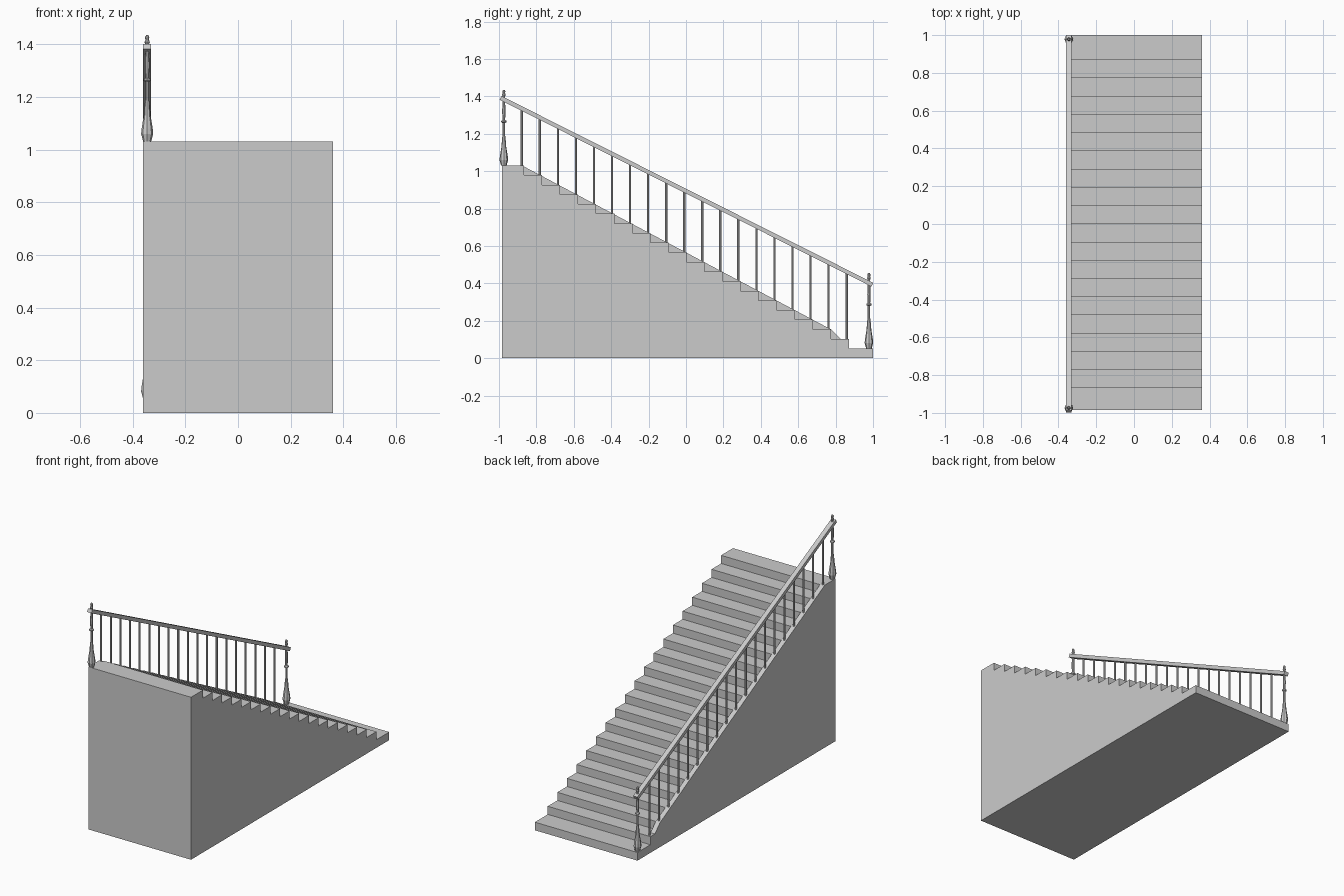
import bpy, bmesh
from math import cos, sin, pi
from mathutils import Vector

if "Cube" in bpy.data.objects:
    bpy.data.objects.remove(bpy.data.objects["Cube"])

N = 20                      # number of steps
RISE = 1.03 / N
Y0, Y1 = -0.985, 1.0        # high end, low end
NOSE = -0.866               # front edge of the top step
RUN = 0.0965
XL, XS, XR = -0.36, -0.33, 0.36
XC = (XL + XS) / 2


def finish(name, bm):
    bmesh.ops.recalc_face_normals(bm, faces=bm.faces)
    mesh = bpy.data.meshes.new(name)
    bm.to_mesh(mesh)
    bm.free()
    ob = bpy.data.objects.new(name, mesh)
    bpy.context.collection.objects.link(ob)
    return ob


def prism(name, outline, x0, x1):
    """Extrude a side outline of (y, z) points along x."""
    bm = bmesh.new()
    face = bm.faces.new([bm.verts.new((x0, y, z)) for y, z in outline])
    ext = bmesh.ops.extrude_face_region(bm, geom=[face])
    bmesh.ops.translate(bm, vec=(x1 - x0, 0, 0),
                        verts=[v for v in ext["geom"] if isinstance(v, bmesh.types.BMVert)])
    return finish(name, bm)


def lathe(name, profile, x, y, z, sides=8):
    """Turn a (radius, height) profile around a vertical axis."""
    bm = bmesh.new()
    rings = [[bm.verts.new((x + r * cos(2 * pi * i / sides), y + r * sin(2 * pi * i / sides), z + h))
              for i in range(sides)] for r, h in profile]
    for a, b in zip(rings, rings[1:]):
        for i in range(sides):
            j = (i + 1) % sides
            bm.faces.new((a[i], a[j], b[j], b[i]))
    bm.faces.new(rings[0])
    bm.faces.new(rings[-1])
    return finish(name, bm)


# solid flight of steps
steps = [(Y0, 0), (Y0, 1.03)]
for i in range(N - 1):
    y = NOSE + i * RUN
    steps += [(y, 1.03 - i * RISE), (y, 1.03 - (i + 1) * RISE)]
steps += [(Y1, RISE), (Y1, 0)]
prism("steps", steps, XS, XR)

# sloping side stringer under the railing
low = NOSE + (N - 2) * RUN
slope_end = (low - RUN, 3 * RISE)
prism("stringer", [(Y0, 0), (Y0, 1.03), (NOSE - 0.01, 1.03), slope_end, (low - 0.045, 2 * RISE),
                   (low, 2 * RISE), (low, RISE), (Y1, RISE), (Y1, 0)], XL, XS)

# handrail
ra, rb = (-0.992, 1.392), (0.996, 0.393)
T = 0.010
prism("handrail", [(ra[0] - T / 2, ra[1] - T), (ra[0] + T / 2, ra[1] + T),
                   (rb[0] + T / 2, rb[1] + T), (rb[0] - T / 2, rb[1] - T)], XC - 0.015, XC + 0.015)


def rail_z(y):
    return ra[1] + (y - ra[0]) * (rb[1] - ra[1]) / (rb[0] - ra[0])


# balusters, one per step
for i in range(N - 1):
    y = NOSE - 0.012 + i * RUN
    base = 1.03 - i * RISE - 0.01
    lathe(f"baluster_{i + 1}", [(0.006, 0), (0.006, rail_z(y) - base)], XC, y, base)

# turned newel posts at both ends
newel = [(0.015, 0), (0.017, 0.008), (0.023, 0.03), (0.021, 0.05), (0.013, 0.10), (0.009, 0.15),
         (0.007, 0.160), (0.007, 0.228), (0.014, 0.232), (0.014, 0.239), (0.007, 0.243),
         (0.009, 0.29), (0.007, 0.34), (0.007, 0.37), (0.010, 0.378), (0.007, 0.386),
         (0.008, 0.398), (0.004, 0.405)]
lathe("newel_top", newel, XC, -0.974, 1.03)
lathe("newel_bottom", newel, XC, 0.978, RISE)
